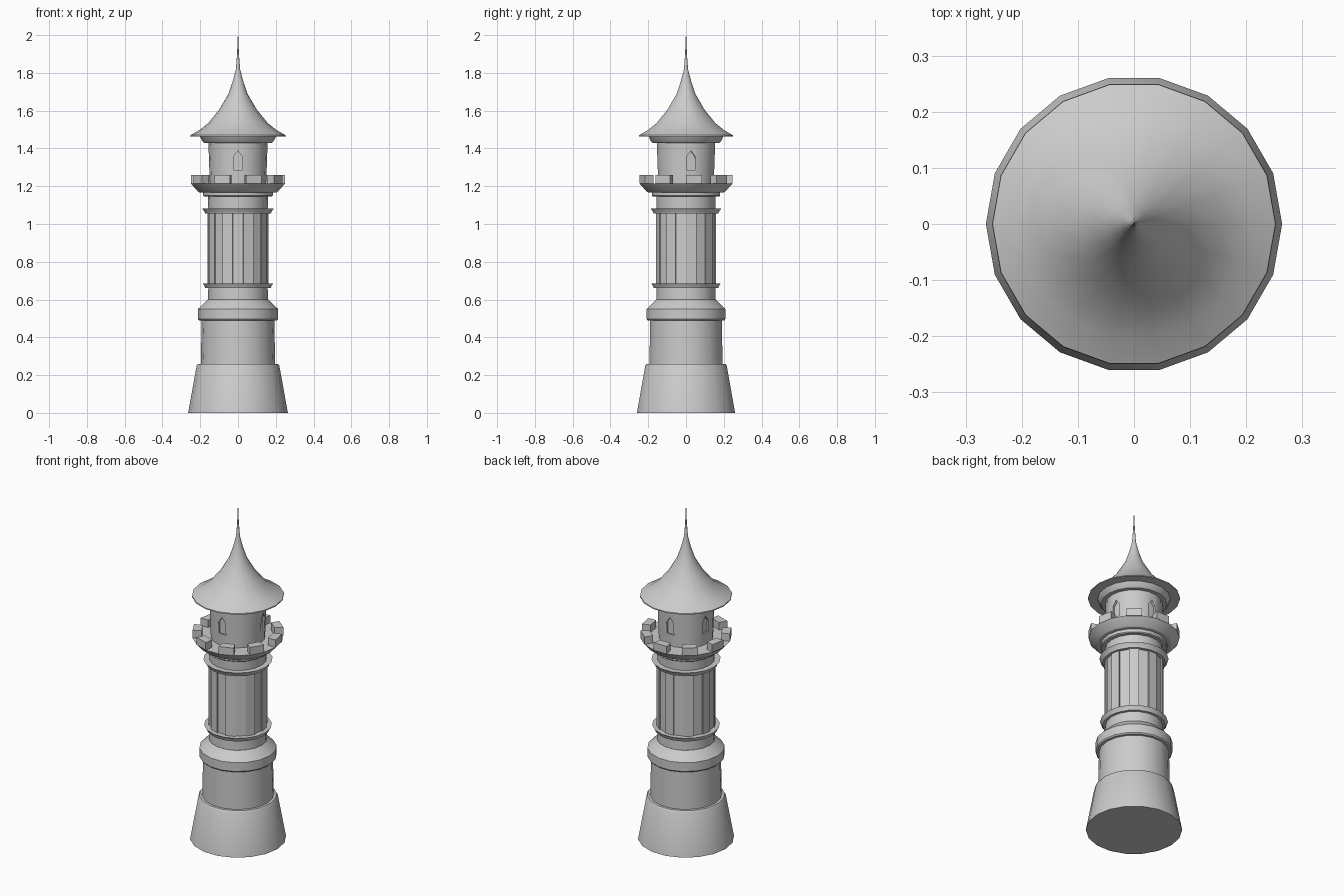
import bpy, bmesh
from math import radians, cos, sin
from mathutils import Matrix, Vector

if "Cube" in bpy.data.objects:
    bpy.data.objects.remove(bpy.data.objects["Cube"])

SIDES = 18
STEP = 360 / SIDES


def pol(r, deg, z):
    return Vector((r * cos(radians(deg)), r * sin(radians(deg)), z))


def finish(name, bm, smooth=True):
    bmesh.ops.recalc_face_normals(bm, faces=bm.faces)
    me = bpy.data.meshes.new(name)
    bm.to_mesh(me)
    bm.free()
    ob = bpy.data.objects.new(name, me)
    bpy.context.collection.objects.link(ob)
    if smooth:
        bpy.ops.object.select_all(action='DESELECT')
        ob.select_set(True)
        bpy.context.view_layer.objects.active = ob
        bpy.ops.object.shade_smooth_by_angle(angle=radians(30))
    return ob


def lathe(name, profile):
    """Closed 18-sided turned solid from (radius, height) points."""
    bm = bmesh.new()
    rings = [[bm.verts.new(pol(r, i * STEP, z)) for i in range(SIDES)] for r, z in profile]
    for a, b in zip(rings, rings[1:]):
        for i in range(SIDES):
            j = (i + 1) % SIDES
            bm.faces.new((a[i], a[j], b[j], b[i]))
    bm.faces.new(rings[0])
    bm.faces.new(rings[-1])
    return finish(name, bm)


def prism(bm, bottom, top):
    a = [bm.verts.new(p) for p in bottom]
    b = [bm.verts.new(p) for p in top]
    n = len(a)
    for i in range(n):
        bm.faces.new((a[i], a[(i + 1) % n], b[(i + 1) % n], b[i]))
    bm.faces.new(a)
    bm.faces.new(b)


# Lower tower: battered foot, drum and sloped band
lathe("base", [(.264, 0), (.219, .25), (.212, .26), (.197, .26)])
lathe("lower_drum", [(.197, .255), (.192, .495)])
lathe("drum_band", [(.206, .49), (.212, .497), (.212, .55), (.16, .60)])
lathe("lower_neck", [(.159, .595), (.157, .67)])
lathe("lower_ring", [(.173, .66), (.176, .67), (.186, .685), (.15, .685)])

# Shaft with alternating raised and recessed flat panels
pts = []
for k in range(SIDES):
    r = .162 if k % 2 == 0 else .155
    pts += [pol(r, k * STEP, 0), pol(r, (k + 1) * STEP, 0)]
bm = bmesh.new()
prism(bm, [p + Vector((0, 0, .68)) for p in pts],
      [p + Vector((0, 0, 1.06)) for p in pts])
finish("panelled_shaft", bm, False)

# Mouldings under the gallery
lathe("upper_ring", [(.174, 1.055), (.177, 1.065), (.19, 1.082), (.15, 1.082)])
lathe("upper_neck", [(.157, 1.075), (.16, 1.15)])
lathe("gallery_collar", [(.178, 1.145), (.184, 1.15), (.184, 1.17)])
lathe("gallery", [(.205, 1.168), (.212, 1.172), (.25, 1.215), (.15, 1.215)])

# Battlements on every other side of the gallery
bm = bmesh.new()
for k in range(0, SIDES, 2):
    a, b = k * STEP, (k + 1) * STEP
    rings = [[pol(.25, a, z), pol(.25, b, z), pol(.20, b, z), pol(.20, a, z)]
             for z in (1.214, 1.26)]
    prism(bm, *rings)
finish("battlements", bm, False)

# Turret with four shallow pointed windows
turret = lathe("turret", [(.149, 1.21), (.157, 1.435)])
bm = bmesh.new()
outline = [(-.023, 1.285), (.023, 1.285), (.023, 1.355), (0, 1.388), (-.023, 1.355)]
for deg in (-90, 10, 90, 170):
    rot = Matrix.Rotation(radians(deg), 3, 'Z')
    prism(bm, *[[rot @ Vector((x, y, z)) for y, z in outline] for x in (.139, .20)])
cutter = finish("window_cutter", bm, False)
cutter.hide_render = True
cutter.hide_viewport = True
mod = turret.modifiers.new("windows", 'BOOLEAN')
mod.operation = 'DIFFERENCE'
mod.solver = 'EXACT'
mod.object = cutter

# Cornice and flared spire roof
lathe("cornice", [(.18, 1.43), (.188, 1.437), (.203, 1.468)])
lathe("roof", [(.20, 1.462), (.253, 1.464), (.252, 1.47), (.205, 1.497), (.158, 1.534),
               (.10, 1.605), (.05, 1.69), (.028, 1.755), (.011, 1.82),
               (.005, 1.90), (.001, 2.0)])
